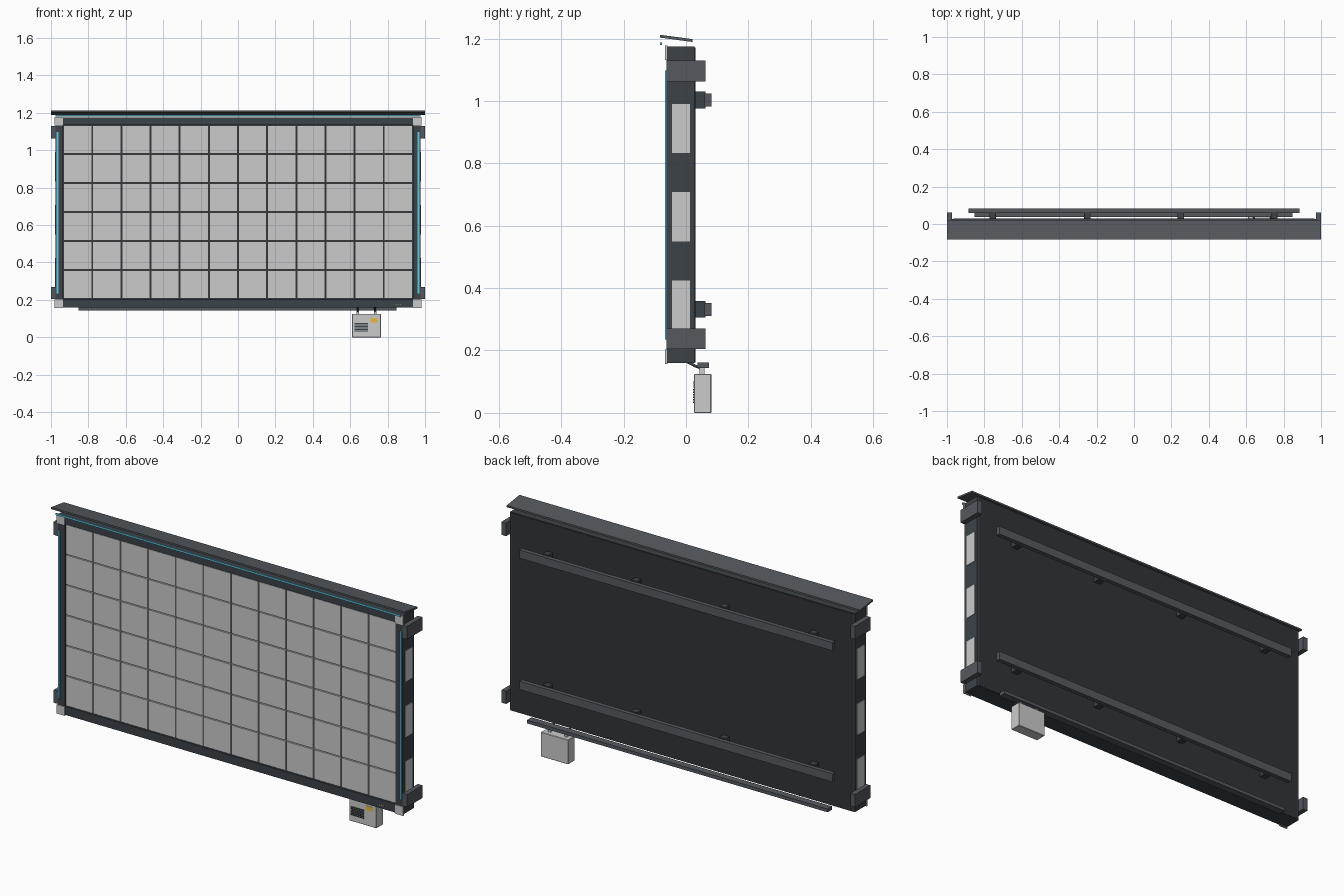
import bpy, bmesh
from mathutils import Vector

if "Cube" in bpy.data.objects:
    bpy.data.objects.remove(bpy.data.objects["Cube"])


def mat(name, r, g, b):
    m = bpy.data.materials.new(name)
    m.diffuse_color = (r, g, b, 1)
    m.use_nodes = True
    m.node_tree.nodes["Principled BSDF"].inputs["Base Color"].default_value = m.diffuse_color
    return m


DARK = mat("dark_frame", 0.045, 0.055, 0.065)
BACK = mat("back_black", 0.032, 0.034, 0.042)
STEEL = mat("dark_steel", 0.09, 0.1, 0.115)
CYAN = mat("cyan_light", 0.12, 0.6, 0.8)
YELLOW = mat("yellow_label", 0.8, 0.5, 0.05)
GREEN = mat("green_light", 0.1, 0.7, 0.25)


def finish(name, bm, material):
    bmesh.ops.recalc_face_normals(bm, faces=bm.faces)
    me = bpy.data.meshes.new(name)
    bm.to_mesh(me)
    bm.free()
    ob = bpy.data.objects.new(name, me)
    bpy.context.collection.objects.link(ob)
    if material:
        me.materials.append(material)
    return ob


def boxes(name, ranges, material=None, bevel=0):
    """One object from a list of (x0, x1, y0, y1, z0, z1) boxes."""
    bm = bmesh.new()
    for x0, x1, y0, y1, z0, z1 in ranges:
        vs = bmesh.ops.create_cube(bm, size=1)["verts"]
        for v in vs:
            v.co = Vector((x0 if v.co.x < 0 else x1,
                           y0 if v.co.y < 0 else y1,
                           z0 if v.co.z < 0 else z1))
    ob = finish(name, bm, material)
    if bevel:
        mod = ob.modifiers.new("bevel", "BEVEL")
        mod.width = bevel
        mod.segments = 1
    return ob


def both(b):
    """A box and its mirror in x."""
    return [b, (-b[1], -b[0]) + tuple(b[2:])]


def extrude_x(name, profile, x0, x1, material):
    bm = bmesh.new()
    f = bm.faces.new([bm.verts.new((x0, y, z)) for y, z in profile])
    r = bmesh.ops.extrude_face_region(bm, geom=[f])
    bmesh.ops.translate(bm, vec=(x1 - x0, 0, 0),
                        verts=[g for g in r["geom"] if isinstance(g, bmesh.types.BMVert)])
    return finish(name, bm, material)


# Cabinet: rear shell, and frame bars around the screen
boxes("cabinet_shell", [(-0.965, 0.965, -0.045, 0.03, 0.162, 1.172)], BACK)
boxes("frame_posts", both((0.935, 0.975, -0.062, 0.028, 0.16, 1.175)), DARK)
boxes("frame_rails", [(-0.935, 0.935, -0.062, 0.028, 0.16, 0.203),
                      (-0.935, 0.935, -0.062, 0.028, 1.135, 1.175)], DARK)

# Screen: grid of flat modules with narrow dark gaps
cols, rows, gap = 12, 6, 0.0025
w, h = 1.87 / cols, 0.93 / rows
boxes("screen_modules", [(-0.935 + i * w + gap, -0.935 + (i + 1) * w - gap, -0.058, -0.044,
                          0.204 + j * h + gap, 0.204 + (j + 1) * h - gap)
                         for i in range(cols) for j in range(rows)])

# Corner guards
boxes("corner_guards", [b for z0, z1 in ((0.157, 0.203), (1.132, 1.178))
                        for b in both((0.935, 0.98, -0.067, -0.06, z0, z1))])

# Light strips
boxes("side_light_strips", both((0.961, 0.97, -0.068, -0.06, 0.235, 1.097)), CYAN)
boxes("top_light_strip", [(-0.975, 0.975, -0.083, -0.077, 1.179, 1.188)], CYAN)

# Rain canopy, sloping down to the rear
extrude_x("canopy", [(-0.083, 1.212), (0.021, 1.198), (0.021, 1.189), (-0.083, 1.203)],
          -1, 1, STEEL)

# Side brackets and side vent covers
boxes("side_brackets", [b for z0, z1 in ((0.205, 0.27), (1.063, 1.13))
                        for b in both((0.974, 1.0, -0.062, 0.062, z0, z1))], STEEL)
boxes("side_vent_covers", [b for z0, z1 in ((0.27, 0.425), (0.55, 0.708), (0.833, 0.99))
                           for b in both((0.972, 0.978, -0.045, 0.013, z0, z1))])

# Rear mounting rails on stand-off feet
for label, z in (("lower", 0.332), ("upper", 1.003)):
    boxes(label + "_rear_rail", [(-0.885, 0.885, 0.06, 0.082, z - 0.021, z + 0.021)], STEEL)
    boxes(label + "_rail_feet", [(x - 0.017, x + 0.017, 0.028, 0.063, z - 0.027, z + 0.027)
                                 for x in (-0.755, -0.25, 0.25, 0.75)], DARK)

# Cable tray under the cabinet
boxes("cable_tray", [(-0.852, 0.848, 0.037, 0.073, 0.144, 0.161)], STEEL)

# Control box, hangers, feed cables, louvres and label
boxes("control_box", [(0.61, 0.765, 0.026, 0.081, 0.0, 0.125)], None, 0.002)
boxes("box_hangers", [(x - 0.007, x + 0.007, 0.044, 0.059, 0.12, 0.15) for x in (0.64, 0.733)])
boxes("box_louvres", [(0.622, 0.695, 0.022, 0.028, z, z + 0.004)
                      for z in [0.032 + 0.008 * i for i in range(6)]], DARK)
boxes("box_label", [(0.708, 0.746, 0.0245, 0.027, 0.08, 0.102)], YELLOW)
for i, x in enumerate((0.64, 0.733)):
    cu = bpy.data.curves.new("feed_cable", "CURVE")
    cu.dimensions = "3D"
    cu.bevel_depth = 0.005
    cu.bevel_resolution = 1
    sp = cu.splines.new("POLY")
    pts = [(x, 0.004, 0.164), (x, 0.03, 0.15), (x, 0.045, 0.144), (x, 0.052, 0.125)]
    sp.points.add(len(pts) - 1)
    for p, c in zip(sp.points, pts):
        p.co = (*c, 1)
    cu.materials.append(DARK)
    bpy.context.collection.objects.link(bpy.data.objects.new("feed_cable_%d" % (i + 1), cu))

# Status indicators on the lower frame rail
for i, m in enumerate((GREEN, YELLOW, CYAN)):
    x = 0.842 + 0.012 * i
    boxes("status_light_%d" % (i + 1), [(x, x + 0.005, -0.064, -0.06, 0.174, 0.179)], m)
